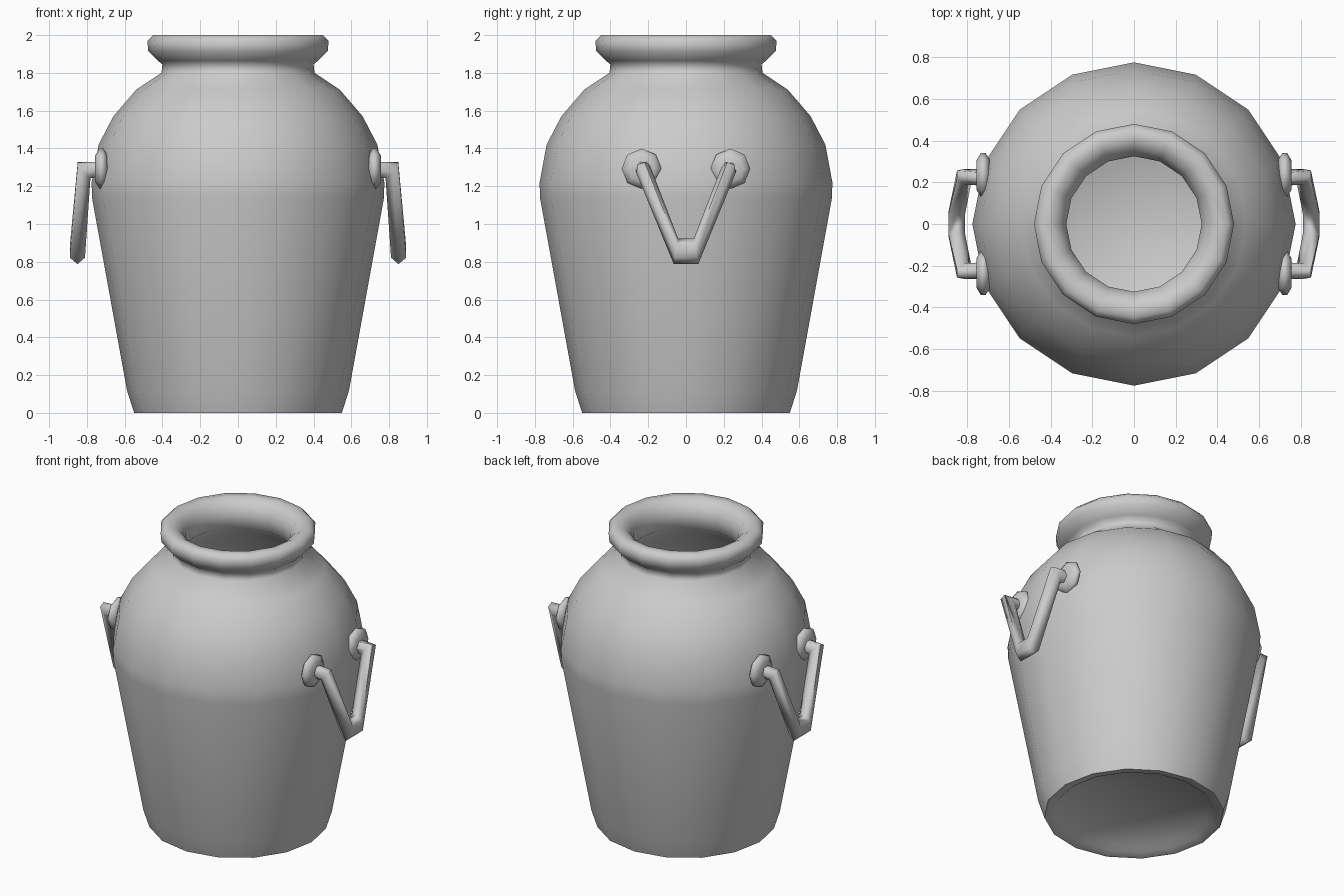
import bpy, bmesh, math
from mathutils import Vector, Matrix

if "Cube" in bpy.data.objects:
    bpy.data.objects.remove(bpy.data.objects["Cube"])


def finish(name, bm, angle, mirror=""):
    bmesh.ops.remove_doubles(bm, verts=bm.verts, dist=0.0005)
    bmesh.ops.recalc_face_normals(bm, faces=bm.faces)
    mesh = bpy.data.meshes.new(name)
    bm.to_mesh(mesh)
    bm.free()
    ob = bpy.data.objects.new(name, mesh)
    bpy.context.collection.objects.link(ob)
    if mirror:
        m = ob.modifiers.new("Mirror", "MIRROR")
        m.use_axis = ["x" in mirror, "y" in mirror, False]
        m.use_mirror_merge = False
    bpy.ops.object.select_all(action="DESELECT")
    ob.select_set(True)
    bpy.context.view_layer.objects.active = ob
    bpy.ops.object.shade_smooth_by_angle(angle=math.radians(angle))
    return ob


def lathe(profile, sides):
    bm = bmesh.new()
    vs = [bm.verts.new((r, 0, z)) for r, z in profile]
    es = [bm.edges.new(p) for p in zip(vs, vs[1:])]
    bmesh.ops.spin(bm, geom=vs + es, cent=(0, 0, 0), axis=(0, 0, 1),
                   angle=math.tau, steps=sides)
    return bm


# Jar: underside, outer wall, rolled rim, then hollow interior
jar_profile = [
    (0, 0.04), (0.46, 0.04), (0.49, 0.01), (0.55, 0), (0.588, 0.12),
    (0.773, 1.14), (0.775, 1.22), (0.738, 1.42), (0.66, 1.57),
    (0.54, 1.71), (0.405, 1.80), (0.40, 1.845), (0.425, 1.865),
    (0.475, 1.915), (0.48, 1.97), (0.45, 2.0), (0.40, 2.0),
    (0.355, 1.97), (0.325, 1.91), (0.33, 1.82), (0.50, 1.67),
    (0.69, 1.40), (0.725, 1.2), (0.55, 0.20), (0.45, 0.11), (0, 0.08)]
finish("jar_body", lathe(jar_profile, 16), 75)

# Handle lugs: four rounded discs on the shoulder
lug = lathe([(0, -0.03), (0.075, -0.03), (0.106, -0.01), (0.106, 0.012),
             (0.07, 0.034), (0, 0.034)], 8)
place = (Matrix.Translation((0.722, 0.235, 1.293))
         @ Matrix.Rotation(math.radians(90), 4, "Y"))
bmesh.ops.transform(lug, matrix=place, verts=lug.verts)
finish("handle_lugs", lug, 60, "xy")

# Handles: V-shaped bar swept through mitred rings (centre, two half axes)
half = [((0.72, 0.225, 1.29), (0, 0, 0.044), (0, 0.04, 0)),
        ((0.815, 0.225, 1.285), (0.039, 0.015, 0.04), (0, 0.038, -0.015)),
        ((0.85, 0.053, 0.855), (0.046, 0, 0), (0, 0.012, -0.067))]
rings = [[Vector(v) for v in ring] for ring in half]
flip = Vector((1, -1, 1))
rings += [[v * flip for v in ring] for ring in reversed(rings)]
bar = bmesh.new()
loops = []
for c, u, w in rings:
    loops.append([bar.verts.new(c + u * math.cos(a) + w * math.sin(a))
                  for a in (math.radians(30 + 60 * k) for k in range(6))])
for a, b in zip(loops, loops[1:]):
    for k in range(6):
        n = (k + 1) % 6
        bar.faces.new((a[k], a[n], b[n], b[k]))
bar.faces.new(loops[0])
bar.faces.new(loops[-1])
finish("handles", bar, 65, "x")
